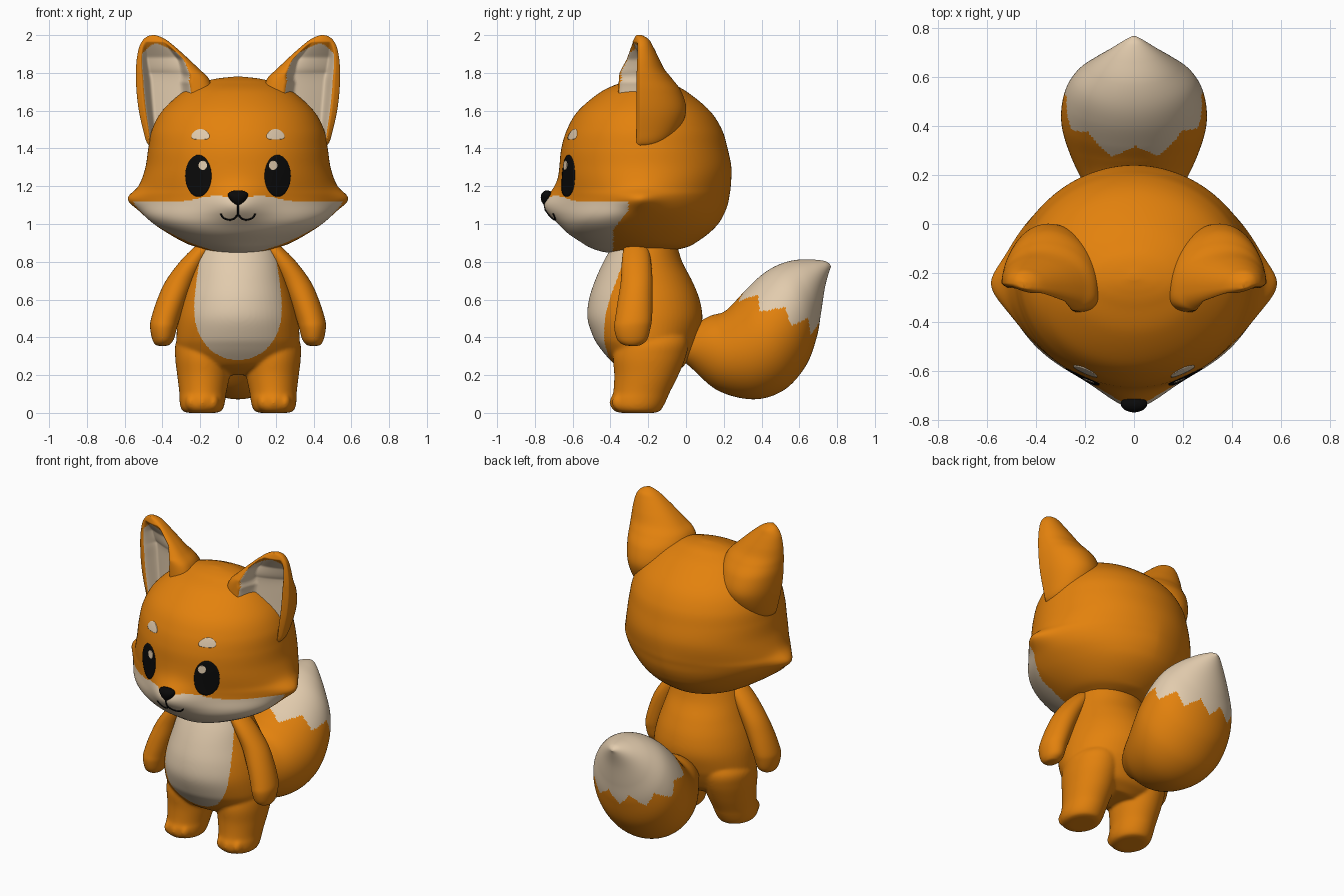
import bpy, bmesh, math
from mathutils import Vector
from mathutils.bvhtree import BVHTree

if "Cube" in bpy.data.objects:
    bpy.data.objects.remove(bpy.data.objects["Cube"])


def material(name, rgb):
    m = bpy.data.materials.new(name)
    m.diffuse_color = (*rgb, 1)
    m.use_nodes = True
    m.node_tree.nodes["Principled BSDF"].inputs["Base Color"].default_value = m.diffuse_color
    return m


ORANGE = material("orange fur", (0.77, 0.222, 0.004))
CREAM = material("cream fur", (0.76, 0.60, 0.42))
BLACK = material("black", (0.003, 0.003, 0.003))
TAU = 2 * math.pi


def sgn_pow(v, p):
    return math.copysign(abs(v) ** p, v)


def bell(v, s):
    return math.exp(-(v / s) ** 2)


def clamp(v):
    return min(1, max(0, v))


def resample(keys, n):
    """Smooth (Catmull-Rom) interpolation of key tuples, n steps per span."""
    out, last = [], len(keys) - 1
    for i in range(last):
        k = [keys[max(0, min(last, i + d))] for d in (-1, 0, 1, 2)]
        for s in range(n):
            t = s / n
            out.append(tuple(0.5 * (2 * b + (c - a) * t + (2*a - 5*b + 4*c - d) * t*t
                                    + (3*b - a - 3*c + d) * t**3) for a, b, c, d in zip(*k)))
    return out + [tuple(keys[-1])]


def skin_rings(bm, rings, rule=None, side=1):
    """Skin a list of rings, close both ends, colour the faces by rule(co, j)."""
    n = len(rings[0])
    vs = [[bm.verts.new((side * p[0], p[1], p[2])) for p in r] for r in rings]
    faces = [(bm.faces.new((a[j], a[(j + 1) % n], b[(j + 1) % n], b[j])), j)
             for a, b in zip(vs, vs[1:]) for j in range(n)]
    faces += [(bm.faces.new(vs[0]), -1), (bm.faces.new(vs[-1]), -1)]
    for f, j in faces:
        if rule:
            f.material_index = int(rule(f.calc_center_median(), j))
    bmesh.ops.recalc_face_normals(bm, faces=[f for f, j in faces])


def finish(name, bm, mats):
    for f in bm.faces:
        f.smooth = True
    me = bpy.data.meshes.new(name)
    bm.to_mesh(me)
    bm.free()
    for m in mats:
        me.materials.append(m)
    ob = bpy.data.objects.new(name, me)
    bpy.context.collection.objects.link(ob)
    return ob


def loft(name, rings, mats, rule=None, side=1):
    bm = bmesh.new()
    skin_rings(bm, rings, rule, side)
    return finish(name, bm, mats)


def oval_rings(keys, steps, n):
    """Horizontal ovals from keys (z, centre x, half width, front y, back y)."""
    return [[(cx + w * math.cos(TAU * j / n),
              (f + b) / 2 + (b - f) / 2 * math.sin(TAU * j / n), z) for j in range(n)]
            for z, cx, w, f, b in resample(keys, steps)]


# Head: z, half width, front y, back y
HEAD = [(.847, .05, -.40, -.20), (.855, .15, -.45, -.10), (.876, .215, -.51, 0), (.90, .28, -.55, .05),
        (.95, .37, -.62, .12), (1.0, .445, -.655, .17), (1.05, .50, -.67, .20), (1.1, .53, -.675, .22),
        (1.15, .54, -.675, .23), (1.2, .522, -.675, .237), (1.3, .49, -.67, .24), (1.4, .475, -.66, .22),
        (1.5, .455, -.63, .19), (1.6, .40, -.57, .125), (1.7, .29, -.45, .005), (1.75, .19, -.34, -.09),
        (1.77, .11, -.28, -.14), (1.78, .02, -.23, -.20)]


def head_ring(z, w, f, b, n=192):
    ring, p = [], 2 / (2 - 0.28 * bell(z - 1.13, .12))
    mid = -.22 - .1 * bell(z - 1.0, .09)
    for j in range(n):
        c, s = math.cos(TAU * j / n), math.sin(TAU * j / n)
        x = w * sgn_pow(c, p)
        y = mid + (b - mid if s > 0 else mid - f) * sgn_pow(s, p)
        if abs(x) > .3:   # cheek tufts
            x += math.copysign(.045 * bell(z - 1.13, .05) * bell(y + .25, .1), x)
        if s < 0:         # snout
            y -= .075 * bell(x, .15) * bell(z - 1.1, .09)
        ring.append((x, y, z))
    return ring


def muzzle(co, j):
    top = 1.117 + .032 * bell(abs(co.x) - .12, .12)
    return co.z < top and co.y < -.305 - .08 * clamp((1.07 - co.z) / .1)


head = loft("head", [head_ring(*k) for k in resample(HEAD, 8)], [ORANGE, CREAM], muzzle)
skin = BVHTree.FromPolygons([v.co for v in head.data.vertices],
                            [p.vertices[:] for p in head.data.polygons])


def on_face(x, z, lift):
    hit = skin.ray_cast(Vector((x, -2, z)), Vector((0, 1, 0)))[0]
    return (x, hit.y - lift, z)


def face_patch(name, cx, cz, a, b, mat, lift, bend=0.0):
    """Thin oval plate that follows the face."""
    rings = []
    for r in (.02, .35, .65, .9, 1, 1.01):
        ring = []
        for j in range(40):
            dx, dz = a * r * math.cos(TAU * j / 40), b * r * math.sin(TAU * j / 40)
            ring.append(on_face(cx + dx, cz + dz - bend * dx * dx, lift if r <= 1 else -.003))
        rings.append(ring)
    bm = bmesh.new()
    vs = [[bm.verts.new(p) for p in r] for r in rings]
    bm.faces.new(vs[0])
    for p, q in zip(vs, vs[1:]):
        for j in range(40):
            bm.faces.new((p[j], q[j], q[(j + 1) % 40], p[(j + 1) % 40]))
    bmesh.ops.recalc_face_normals(bm, faces=bm.faces)
    if bm.faces[:][0].normal.y > 0:
        bmesh.ops.reverse_faces(bm, faces=bm.faces)
    finish(name, bm, [mat])


# Ear: z, inner x, outer x, inner y, outer y, back y
EAR = [(1.40, .36, .45, -.27, -.24, -.20), (1.43, .28, .482, -.28, -.24, -.11), (1.5, .19, .503, -.29, -.24, -.04),
       (1.6, .14, .525, -.285, -.24, 0), (1.7, .135, .537, -.28, -.24, -.025), (1.77, .155, .54, -.275, -.24, -.075),
       (1.82, .205, .54, -.27, -.24, -.115), (1.88, .268, .535, -.265, -.24, -.145), (1.94, .335, .522, -.26, -.24, -.175),
       (1.975, .38, .502, -.255, -.24, -.195), (1.993, .415, .48, -.25, -.24, -.22), (2.0, .44, .456, -.245, -.24, -.235)]
EN = 128


def ear_inner_limit(z):
    return -.78 + .36 * clamp((1.87 - z) / .12)


def ear_ring(z, xi, xo, yi, yo, yb):
    ring, hw, my = [], (xo - xi) / 2, (yi + yo) / 2
    depth = yb - my
    for j in range(EN):
        q, s = math.cos(TAU * j / EN), math.sin(TAU * j / EN)
        y = my + q * (yo - yi) / 2
        if s > 0:         # full rounded back
            y += depth * s ** (.85 if q < 0 else 1)
        else:             # thick rim and hollow
            y += (.02 + .1 * clamp((2.0 - z) / .2) * ((1 - q) / 2) ** .8) * -abs(s) ** .8
            t = clamp(min((.86 - q) / .3, (q - ear_inner_limit(z) + .05) / .3))
            y += max(0, min(.11, .9 * (1.965 - z), .7 * depth)) * t * t * (3 - 2 * t)
        ring.append(((xi + xo) / 2 + hw * q, y, z))
    return ring


def ear_inside(co, j):
    q = math.cos(TAU * (j + .5) / EN)
    k = clamp((1.955 - co.z) / .05) ** .5
    return j >= EN // 2 and ear_inner_limit(co.z) * k < q < .8 * k


# Leg and arm: z, centre x, half width, front y, back y
LEG = [(0, .19, .07, -.34, -.17), (.008, .19, .10, -.375, -.14), (.035, .19, .116, -.398, -.12),
       (.075, .188, .122, -.398, -.10), (.11, .186, .125, -.385, -.085), (.2, .182, .14, -.38, -.04),
       (.3, .18, .153, -.385, 0), (.38, .178, .148, -.36, .01), (.46, .17, .09, -.30, -.03)]
ARM = [(.355, .40, .02, -.30, -.26), (.362, .40, .038, -.335, -.235), (.39, .397, .057, -.365, -.205),
       (.45, .394, .071, -.38, -.188), (.5, .384, .076, -.375, -.18), (.6, .35, .078, -.36, -.177),
       (.7, .305, .077, -.345, -.177), (.8, .24, .068, -.34, -.185), (.87, .185, .055, -.33, -.20),
       (.90, .16, .04, -.31, -.23)]
TORSO = [(.2, 0, .14, -.26, -.08), (.22, 0, .22, -.31, -.05), (.25, 0, .28, -.37, -.01), (.3, 0, .31, -.42, .02),
         (.35, 0, .322, -.46, .045), (.4, 0, .326, -.49, .065), (.5, 0, .318, -.522, .087), (.6, 0, .296, -.514, .072),
         (.7, 0, .265, -.482, .032), (.8, 0, .235, -.437, -.02), (.9, 0, .20, -.38, -.05)]

# Torso, legs and toes, fused and smoothed into one body
bm = bmesh.new()
skin_rings(bm, oval_rings(TORSO, 6, 64))
for s in (-1, 1):
    skin_rings(bm, oval_rings(LEG, 5, 48), side=s)
    for i in (-1, 0, 1):
        toe = bmesh.ops.create_uvsphere(bm, u_segments=24, v_segments=14, radius=1)["verts"]
        for v in toe:
            v.co = (s * .19 + i * .058 + .033 * v.co.x, -.352 + .014 * abs(i) + .054 * v.co.y, .056 + .048 * v.co.z)
rough = finish("body_parts", bm, [])
fuse = rough.modifiers.new("fuse", "REMESH")
fuse.mode, fuse.voxel_size = "VOXEL", .0075
soft = rough.modifiers.new("soften", "SMOOTH")
soft.factor, soft.iterations = .5, 14
fused = bpy.data.meshes.new_from_object(rough.evaluated_get(bpy.context.evaluated_depsgraph_get()))
bm = bmesh.new()
bm.from_mesh(fused)
bpy.data.objects.remove(rough)


def belly(co):
    if co.y > -.25 or co.z < .28:
        return False
    if co.z < .56:
        return abs(co.x) < .232 * (1 - ((.56 - co.z) / .28) ** 2.3) ** .5
    return abs(co.x) < .232 - .037 * ((co.z - .56) / .29) ** 1.5


for f in bm.faces:
    f.material_index = int(belly(f.calc_center_median()))
finish("body", bm, [ORANGE, CREAM])

# Mirrored parts
for tag, s in (("left", -1), ("right", 1)):
    loft(tag + "_ear", [ear_ring(*k) for k in resample(EAR, 8)], [ORANGE, CREAM], ear_inside, s)
    loft(tag + "_arm", oval_rings(ARM, 5, 48), [ORANGE], side=s)
    face_patch(tag + "_eye", s * .21, 1.255, .069, .11, BLACK, .004)
    face_patch(tag + "_eye_glint", s * .186, 1.31, .023, .025, CREAM, .008)
    face_patch(tag + "_brow", s * .199, 1.475, .048, .028, CREAM, .004, 5)

# Tail: upper y, upper z, lower y, lower z, half width
TAIL = [(.0, .44, -.07, .32, .06), (.12, .51, .02, .245, .14), (.20, .535, .17, .118, .215), (.26, .59, .36, .072, .27),
        (.32, .655, .52, .122, .297), (.40, .73, .635, .25, .287), (.48, .78, .692, .40, .25), (.57, .808, .715, .53, .185),
        (.66, .812, .735, .66, .11), (.73, .805, .757, .745, .045), (.76, .79, .768, .775, .01)]
TN = 160


def tail_ring(uy, uz, ly, lz, w):
    return [(w * math.sin(a), (uy + ly) / 2 + (uy - ly) / 2 * math.cos(a),
             (uz + lz) / 2 + (uz - lz) / 2 * math.cos(a)) for a in (TAU * j / TN for j in range(TN))]


def tail_tip(co, j):
    zig = abs((j / TN * 9 + .5) % 1 - .5) * 4 - 1
    return co.z > .62 - .45 * (co.y - .3) - .042 * zig


loft("tail", [tail_ring(*k) for k in resample(TAIL, 14)], [ORANGE, CREAM], tail_tip)

# Nose
bm = bmesh.new()
bmesh.ops.create_uvsphere(bm, u_segments=32, v_segments=20, radius=1)
for v in bm.verts:
    x, y, z = v.co
    v.co = (.05 * x * (1 + .45 * z), -.735 + .034 * y, 1.142 + (.036 if z > 0 else .046) * z)
finish("nose", bm, [BLACK])

# Mouth line
cu = bpy.data.curves.new("mouth", "CURVE")
cu.dimensions = "3D"
cu.bevel_depth = .005
cu.bevel_resolution = 2
half = [(0, 1.05), (.015, 1.032), (.04, 1.022), (.07, 1.028), (.086, 1.042), (.09, 1.055)]
smile = resample([(-x, z) for x, z in reversed(half)] + half[1:], 4)
for path in (smile, [(0, 1.05), (0, 1.075), (0, 1.11)]):
    sp = cu.splines.new("POLY")
    sp.points.add(len(path) - 1)
    for p, (x, z) in zip(sp.points, path):
        p.co = (*on_face(x, z, .001), 1)
cu.materials.append(BLACK)
bpy.context.collection.objects.link(bpy.data.objects.new("mouth", cu))
